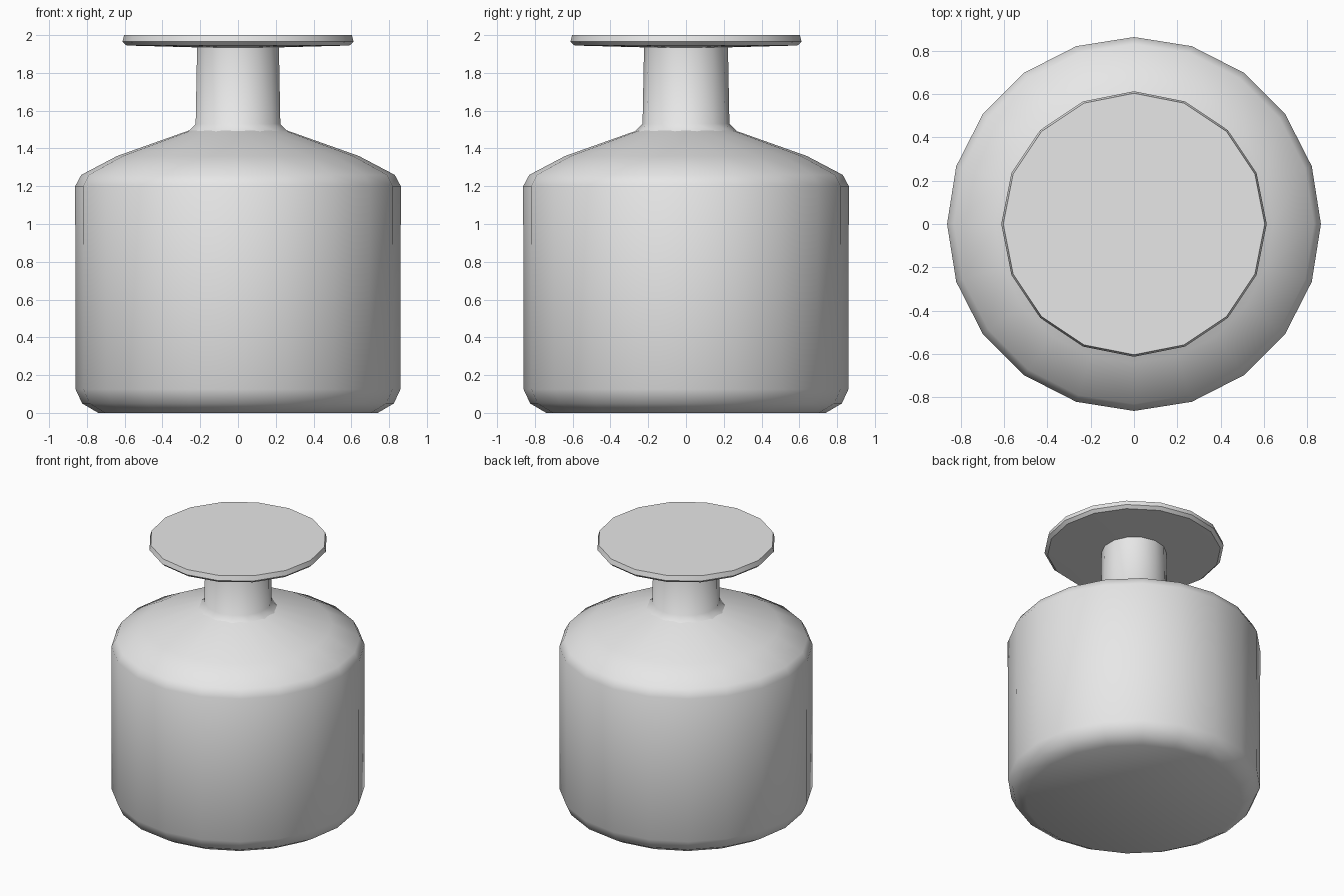
import bpy, bmesh, math

if "Cube" in bpy.data.objects:
    bpy.data.objects.remove(bpy.data.objects["Cube"])

glass = bpy.data.materials.new("pale_grey")
glass.diffuse_color = (0.8, 0.8, 0.8, 1)
glass.use_nodes = True
glass.node_tree.nodes["Principled BSDF"].inputs["Base Color"].default_value = glass.diffuse_color


def lathe(name, profile, sides, angle, turn=0.0):
    """Revolve (radius, z) points about z and cap both ends."""
    bm = bmesh.new()
    rings = []
    for r, z in profile:
        rings.append([bm.verts.new((r * math.sin(turn + math.tau * i / sides),
                                    r * math.cos(turn + math.tau * i / sides), z))
                      for i in range(sides)])
    for a, b in zip(rings, rings[1:]):
        for i in range(sides):
            j = (i + 1) % sides
            bm.faces.new((a[i], a[j], b[j], b[i]))
    bm.faces.new(rings[0])
    bm.faces.new(rings[-1])
    bmesh.ops.recalc_face_normals(bm, faces=bm.faces)
    me = bpy.data.meshes.new(name)
    bm.to_mesh(me)
    bm.free()
    me.materials.append(glass)
    ob = bpy.data.objects.new(name, me)
    bpy.context.collection.objects.link(ob)
    bpy.ops.object.select_all(action='DESELECT')
    ob.select_set(True)
    bpy.context.view_layer.objects.active = ob
    bpy.ops.object.shade_smooth_by_angle(angle=math.radians(angle))
    return ob


# Jar with bevelled base and sloping shoulder
lathe("bottle_body", [(0.74, 0), (0.825, 0.05), (0.86, 0.125), (0.862, 1.2),
                      (0.83, 1.26), (0.64, 1.36), (0.26, 1.495), (0.2, 1.51)], 20, 50)
# Narrow neck
lathe("bottle_neck", [(0.27, 1.49), (0.23, 1.53), (0.222, 1.945)], 14, 60)
# Flat flared lip
lathe("bottle_lip", [(0.22, 1.935), (0.59, 1.945), (0.612, 1.965), (0.603, 2.0)], 16, 30)
